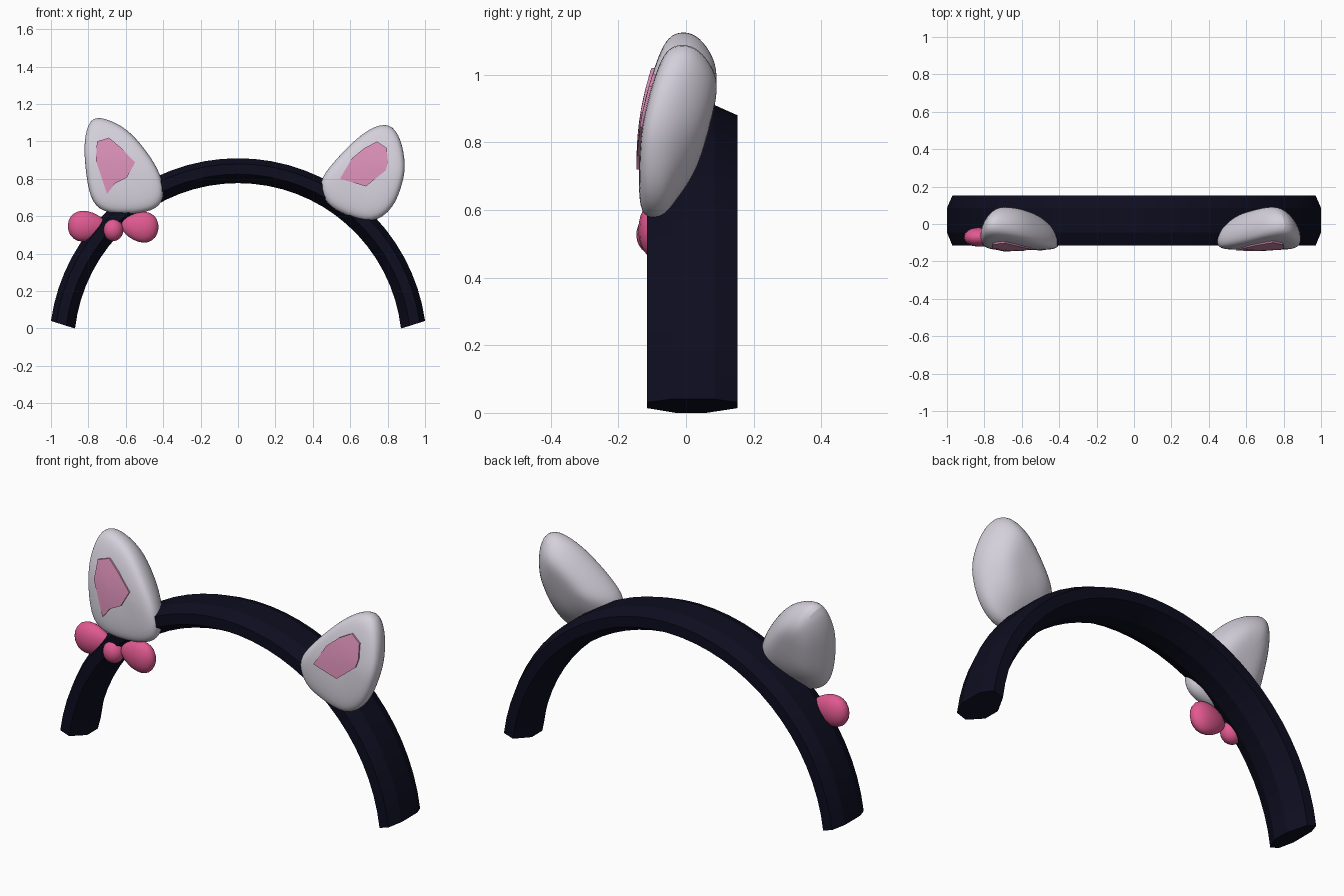
import bpy, bmesh, math

cube = bpy.data.objects.get("Cube")
if cube:
    bpy.data.objects.remove(cube, do_unlink=True)


def material(name, rgb):
    m = bpy.data.materials.new(name)
    m.use_nodes = True
    m.diffuse_color = (*rgb, 1)
    m.node_tree.nodes["Principled BSDF"].inputs["Base Color"].default_value = (*rgb, 1)
    return m


NAVY = material("navy", (0.004, 0.004, 0.014))
FUR = material("pale_lilac_white", (0.66, 0.63, 0.71))
INNER = material("soft_pink", (0.68, 0.27, 0.46))
BOW = material("hot_pink", (0.75, 0.10, 0.28))


def loft(name, rings, mat, subsurf=0, angle=30):
    """Join equal-sized rings of points with quads and cap both ends."""
    bm = bmesh.new()
    loops = [[bm.verts.new(p) for p in ring] for ring in rings]
    n = len(loops[0])
    for a, b in zip(loops, loops[1:]):
        for i in range(n):
            j = (i + 1) % n
            bm.faces.new((a[i], a[j], b[j], b[i]))
    bm.faces.new(loops[0])
    bm.faces.new(loops[-1])
    bmesh.ops.recalc_face_normals(bm, faces=bm.faces)
    mesh = bpy.data.meshes.new(name)
    bm.to_mesh(mesh)
    bm.free()
    mesh.materials.append(mat)
    ob = bpy.data.objects.new(name, mesh)
    bpy.context.collection.objects.link(ob)
    if subsurf:
        mod = ob.modifiers.new("Rounding", "SUBSURF")
        mod.levels = mod.render_levels = subsurf
    smooth(ob, angle)
    return ob


def smooth(ob, angle):
    bpy.ops.object.select_all(action="DESELECT")
    ob.select_set(True)
    bpy.context.view_layer.objects.active = ob
    bpy.ops.object.shade_smooth_by_angle(angle=math.radians(angle))


# Headband: a chamfered section (radius, y) swept along an arc
section = [(1.01, -0.045), (1.01, 0.085), (0.98, 0.152), (0.925, 0.152),
           (0.877, 0.06), (0.877, -0.03), (0.925, -0.115), (0.98, -0.115)]
STEPS = 32
band = []
for k in range(STEPS + 1):
    ring = []
    for r, y in section:
        start = math.radians(7.3 + 11 * (r - 0.945))
        a = start + (math.pi - 2 * start) * k / STEPS
        ring.append((r * math.cos(a), y, r * math.sin(a) - 0.1))
    band.append(ring)
loft("headband", band, NAVY, angle=22)


# Ear depth profiles: the front leans back near the tip, the back slopes
def front_y(z):
    return -0.14 + 0.6 * max(0, z - 0.72) ** 2


def back_y(z):
    return 0.26 * (z - 0.62)


# (scale of outline, mix from front to back, extra depth)
EAR_RINGS = [(0.4, 0, 0), (0.88, 0, 0), (1.03, 0, 0.02), (1.03, 0, 0.075),
             (0.87, 0.72, 0), (0.6, 1, 0), (0.25, 1, 0.012)]


def ear(side, outline, patch, centre, lift):
    cx, cz = centre
    rings = []
    for s, mix, extra in EAR_RINGS:
        ring = []
        for x, z in outline:
            px, pz = cx + (x - cx) * s, cz + (z - cz) * s
            f, b = front_y(pz - lift), back_y(pz - lift)
            ring.append((px, f + (b - f) * mix + extra, pz))
        rings.append(ring)
    loft(side + "_ear", rings, FUR, subsurf=2, angle=60)

    # Thin inner patch following the front of the ear
    px = sum(p[0] for p in patch) / len(patch)
    pz = sum(p[1] for p in patch) / len(patch)
    plate = []
    for s, off in ((1, 0.003), (1, -0.006), (0.6, -0.006), (0.2, -0.006)):
        plate.append([(px + (x - px) * s, front_y(pz + (z - pz) * s - lift) + off,
                       pz + (z - pz) * s) for x, z in patch])
    loft(side + "_inner_ear", plate, INNER)


ear("left",
    [(.81, 1.10), (.87, 1.01), (.893, .87), (.877, .78), (.83, .645), (.717, .56),
     (.572, .615), (.48, .66), (.435, .77), (.48, .85), (.6, .98), (.7, 1.065)],
    [(.743, 1.0), (.795, .965), (.802, .888), (.79, .845), (.684, .76),
     (.545, .80), (.61, .91), (.674, .963)],
    (.70, .85), 0)
ear("right",
    [(-.79, 1.125), (-.71, 1.12), (-.6, 1.07), (-.5, .96), (-.41, .82), (-.395, .69),
     (-.46, .63), (-.6, .615), (-.72, .625), (-.79, .69), (-.815, .88), (-.82, 1.0)],
    [(-.69, 1.02), (-.754, 1.0), (-.76, .90), (-.70, .72), (-.658, .775),
     (-.594, .807), (-.55, .888), (-.63, .97)],
    (-.64, .87), 0.03)


# Bow: two egg-shaped lobes tapering towards a small knot
def blob(name, centre, size, taper=0, tilt=0):
    bpy.ops.mesh.primitive_uv_sphere_add(segments=20, ring_count=12, radius=1, location=centre)
    ob = bpy.context.object
    ob.name = name
    for v in ob.data.vertices:
        k = 1 + taper * v.co.x
        v.co = (v.co.x * size[0], v.co.y * k * size[1], v.co.z * k * size[2])
    ob.rotation_euler.y = math.radians(tilt)
    ob.data.materials.append(BOW)
    smooth(ob, 60)


blob("bow_outer_lobe", (-.805, -.07, .547), (.105, .05, .08), -0.25)
blob("bow_inner_lobe", (-.525, -.095, .543), (.1, .045, .08), 0.25, 5)
blob("bow_knot", (-.668, -.095, .527), (.055, .052, .06))
